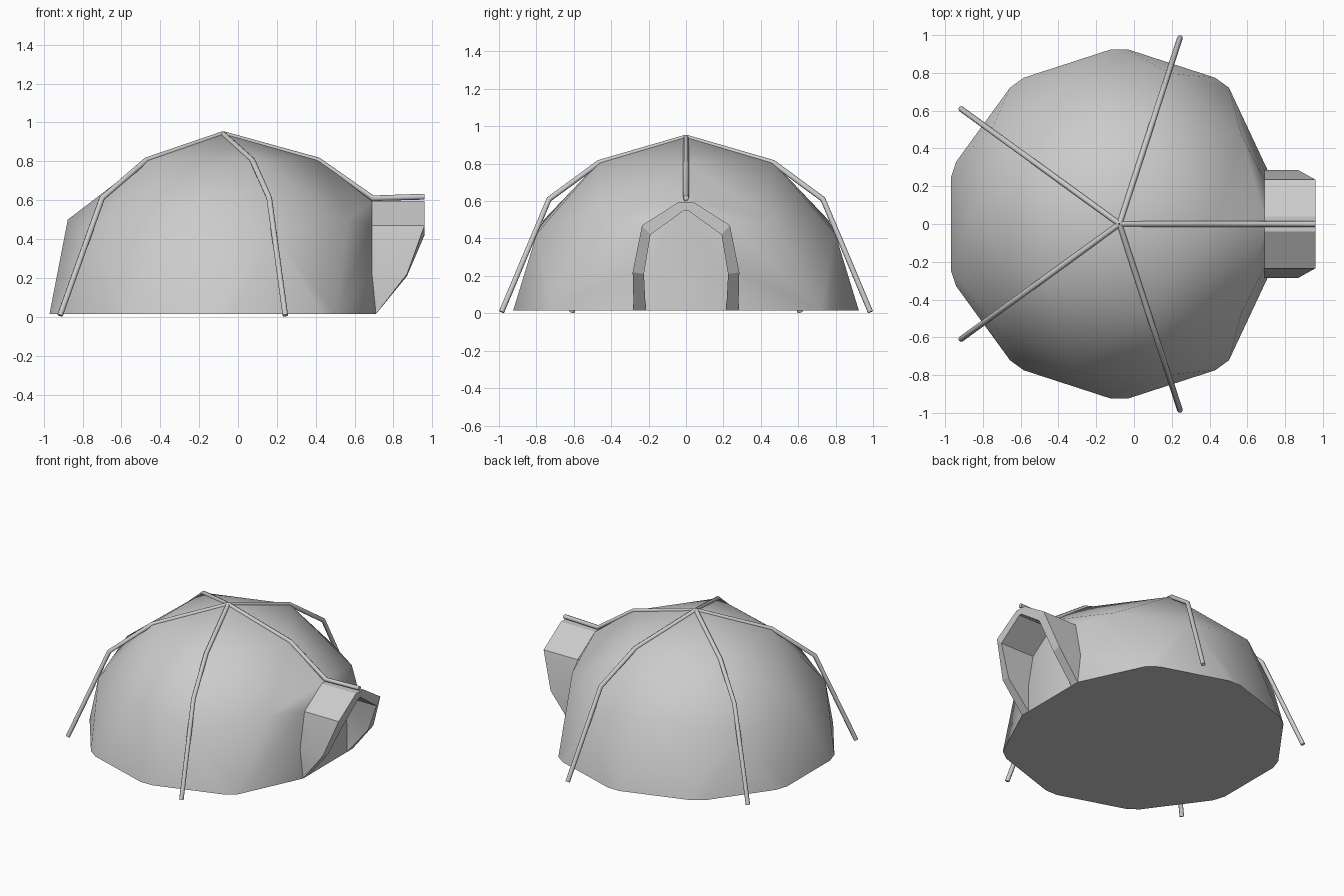
import bpy, bmesh
from math import cos, sin, tan, radians

if "Cube" in bpy.data.objects:
    bpy.data.objects.remove(bpy.data.objects["Cube"])

CX, Z0, R = -0.077, 0.006, 0.939   # dome centre and radius
BASE = 0.014
DOOR_X = 0.69


def material(name, value):
    m = bpy.data.materials.new(name)
    m.use_nodes = True
    col = (value, value, value, 1)
    m.diffuse_color = col
    m.node_tree.nodes["Principled BSDF"].inputs["Base Color"].default_value = col
    return m


GREY = material("canvas grey", 0.6)


def shade(ob, angle):
    bpy.ops.object.select_all(action="DESELECT")
    ob.select_set(True)
    bpy.context.view_layer.objects.active = ob
    bpy.ops.object.shade_smooth_by_angle(angle=radians(angle))


def finish(name, bm, angle):
    bmesh.ops.recalc_face_normals(bm, faces=bm.faces)
    me = bpy.data.meshes.new(name)
    bm.to_mesh(me)
    bm.free()
    me.materials.append(GREY)
    ob = bpy.data.objects.new(name, me)
    bpy.context.collection.objects.link(ob)
    shade(ob, angle)
    return ob


def polar(r, deg, z):
    return (CX + r * cos(radians(deg)), r * sin(radians(deg)), z)


# Doorway arches, half profile: (y, z, x of the front edge)
OUTER = [(0.28, BASE, 0.71), (0.285, 0.22, 0.87), (0.235, 0.47, 0.96), (0.04, 0.595, 0.96)]
INNER = [(0.215, BASE, 0.71), (0.225, 0.21, 0.87), (0.19, 0.42, 0.96), (0.01, 0.55, 0.96)]


def arch(half):
    return half + [(-y, z, x) for y, z, x in reversed(half)]


# Geodesic dome: hull of the triangulated rings, flattened at the doorway
points = [(CX, 0, Z0 + R)]
for k in range(5):
    a = 72 * k
    points.append(polar(0.526 * R, a, Z0 + 0.851 * R))
    points.append(polar(0.851 * R, a + 36, Z0 + 0.526 * R))
    if k:
        points.append(polar(0.894 * R, a, Z0 + 0.447 * R))
for k in range(1, 9):
    # clipped corners of the ten-sided base
    a = 18 + 36 * k
    half = 0.045
    r = R - half * tan(radians(18))
    for s in (-half, half):
        x, y, z = polar(r, a, BASE)
        points.append((x - s * sin(radians(a)), y + s * cos(radians(a)), z))
for y, z, x in arch(OUTER):
    points.append((0.71 if z == BASE else DOOR_X, y, z))

bm = bmesh.new()
for p in points:
    bm.verts.new(p)
bmesh.ops.convex_hull(bm, input=bm.verts)
loose = [v for v in bm.verts if not v.link_faces]
bmesh.ops.delete(bm, geom=loose, context="VERTS")
bmesh.ops.dissolve_limit(bm, angle_limit=radians(0.5), verts=bm.verts, edges=bm.edges)
finish("tent_dome", bm, 28)

# Entrance porch: a thick arch with a slanted front
bm = bmesh.new()
loops = []
for half in (OUTER, INNER):
    pts = arch(half)
    loops.append([bm.verts.new((x, y, z)) for y, z, x in pts])
    loops.append([bm.verts.new((DOOR_X - 0.01, y, z)) for y, z, x in pts])
out_front, out_back, in_front, in_back = loops
for a, b in ((out_back, out_front), (out_front, in_front), (in_front, in_back), (in_back, out_back)):
    for i in range(len(a) - 1):
        bm.faces.new((a[i], a[i + 1], b[i + 1], b[i]))
for i in (0, -1):
    bm.faces.new((out_front[i], in_front[i], in_back[i], out_back[i]))
finish("entrance_porch", bm, 20)


# Five bent poles running out from the apex
def pole(name, profile, deg):
    cu = bpy.data.curves.new(name, "CURVE")
    cu.dimensions = "3D"
    cu.bevel_depth = 0.015
    cu.bevel_resolution = 2
    cu.use_fill_caps = True
    sp = cu.splines.new("POLY")
    sp.points.add(len(profile) - 1)
    for pt, (r, z) in zip(sp.points, profile):
        pt.co = (*polar(r, deg, z), 1)
    cu.materials.append(GREY)
    ob = bpy.data.objects.new(name, cu)
    bpy.context.collection.objects.link(ob)
    bpy.ops.object.select_all(action="DESELECT")
    ob.select_set(True)
    bpy.context.view_layer.objects.active = ob
    bpy.ops.object.convert(target="MESH")
    shade(bpy.context.object, 50)


UPPER = [(0, 0.94), (0.49, 0.805), (0.77, 0.61)]
pole("entrance_pole", UPPER + [(1.037, 0.618)], 0)
for k in range(1, 5):
    pole(f"tent_pole_{k}", UPPER + [(1.037, 0.007)], 72 * k)
